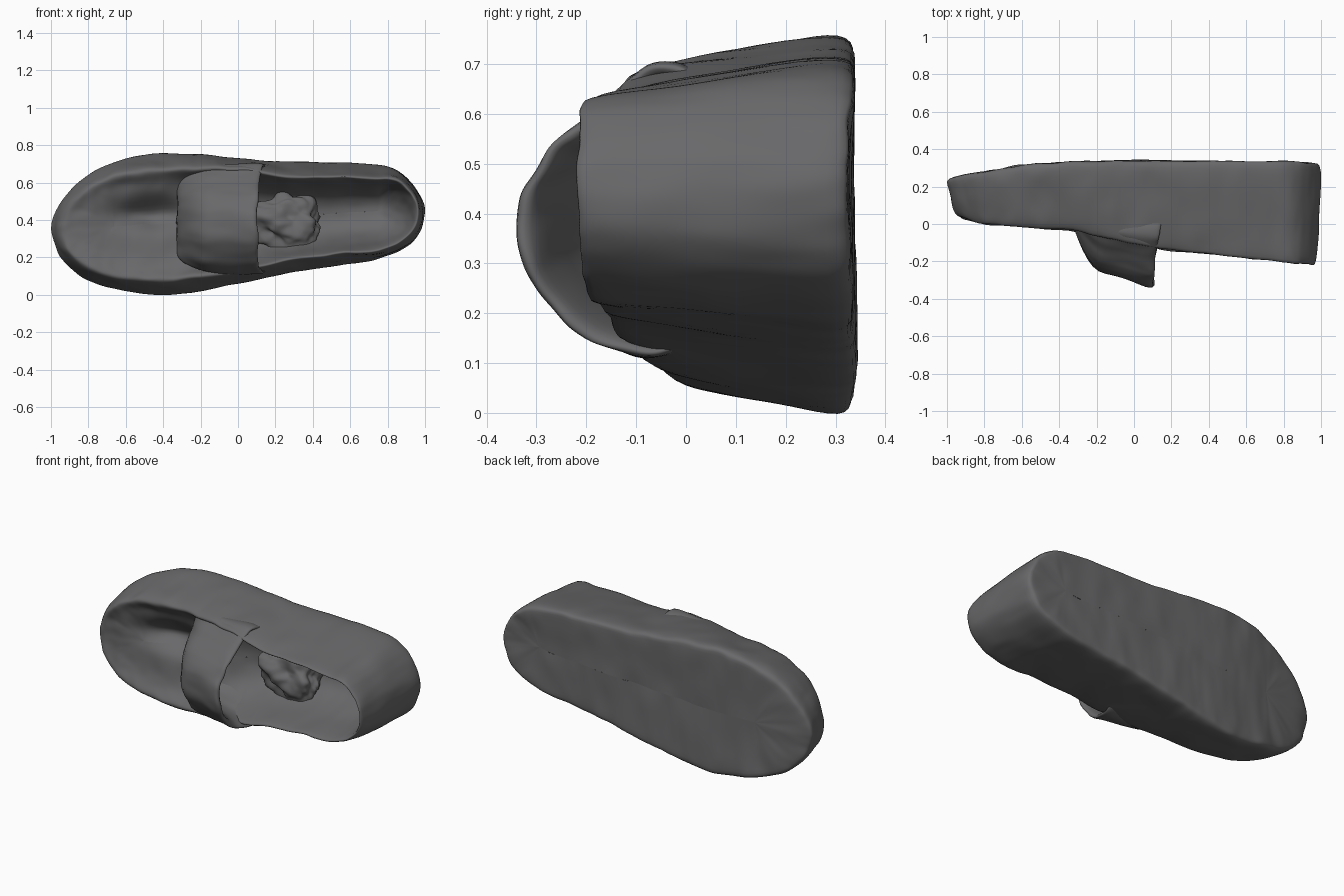
import bpy, math
from mathutils import Vector, noise

if "Cube" in bpy.data.objects:
    bpy.data.objects.remove(bpy.data.objects["Cube"])

# dark grey rubber
rubber = bpy.data.materials.new("dark_rubber")
rubber.diffuse_color = (.14, .14, .145, 1)
rubber.use_nodes = True
rubber.node_tree.nodes["Principled BSDF"].inputs["Base Color"].default_value = rubber.diffuse_color


def interp(table, x):
    """Linear interpolation in a short list of (x, value) pairs."""
    if x <= table[0][0]:
        return table[0][1]
    for (a, va), (b, vb) in zip(table, table[1:]):
        if x <= b:
            return va + (vb - va) * (x - a) / (b - a)
    return table[-1][1]


def spline(pts, steps, closed):
    """Catmull-Rom curve through 2D points."""
    n, out = len(pts), []
    get = (lambda i: Vector(pts[i % n])) if closed else (lambda i: Vector(pts[max(0, min(n - 1, i))]))
    for i in range(n if closed else n - 1):
        p0, p1, p2, p3 = (get(i + k) for k in (-1, 0, 1, 2))
        for j in range(steps):
            t = j / steps
            out.append(0.5 * (2 * p1 + (p2 - p0) * t + (2 * p0 - 5 * p1 + 4 * p2 - p3) * t * t
                              + (3 * p1 - p0 - 3 * p2 + p3) * t ** 3))
    if not closed:
        out.append(Vector(pts[-1]))
    return out


def loft(name, rings, closed, rough):
    """Skin a list of equal-length rings, roughen slightly and smooth."""
    n = len(rings[0])
    verts = []
    for ring in rings:
        for p in ring:
            p = Vector(p)
            verts.append(p + rough * noise.noise_vector(p * 8) + rough * .4 * noise.noise_vector(p * 22))
    faces = [(r * n + i, r * n + (i + 1) % n, (r + 1) * n + (i + 1) % n, (r + 1) * n + i)
             for r in range(len(rings) - 1) for i in range(n if closed else n - 1)]
    mesh = bpy.data.meshes.new(name)
    mesh.from_pydata(verts, [], faces)
    mesh.shade_smooth()
    mesh.materials.append(rubber)
    ob = bpy.data.objects.new(name, mesh)
    bpy.context.collection.objects.link(ob)
    mod = ob.modifiers.new("smooth", "SUBSURF")
    mod.levels = mod.render_levels = 1
    return ob


# shoe outline seen from the front (x, z)
outline = spline([(-1, .33), (-.97, .46), (-.89, .57), (-.77, .66), (-.6, .73), (-.4, .757), (-.2, .755),
                  (0, .73), (.25, .715), (.5, .71), (.78, .69), (.9, .63), (.975, .53), (.997, .43),
                  (.97, .33), (.89, .25), (.75, .195), (.55, .16), (.35, .13), (.15, .09), (-.05, .05),
                  (-.2, .02), (-.4, 0), (-.6, .02), (-.8, .075), (-.94, .19)], 7, True)

# depth profiles along the length: sole, rim and inner floor
sole_y = [(-1, .24), (-.9, .265), (-.6, .315), (-.35, .335), (0, .342), (.4, .34), (1, .328)]
rim_y = [(-1, .08), (-.92, .03), (-.8, -.005), (-.35, -.035), (.16, -.145), (1, -.228)]
floor_y = [(-1, .08), (-.8, .03), (-.4, .05), (-.15, .12), (.1, .19), (.6, .2), (1, .12)]
# extra lean of the side walls towards the rim
lean_up = [(-1, .03), (-.8, .08), (-.4, .13), (-.1, .06), (.05, .05), (.25, .18), (.75, .2), (.9, .03), (1, 0)]
lean_low = [(-1, .03), (-.8, .08), (-.4, .09), (-.1, .08), (.05, .08), (.25, .12), (.6, .09), (.9, .02), (1, 0)]


def inset(p, s):
    """Move an outline point towards the centre line of the shoe."""
    mx = max(-.66, min(.74, p.x))
    return p.lerp(Vector((mx, .405 + .06 * mx)), s)


rings = []
# sole underside
for s, lift in [(1, .006), (.75, .005), (.5, .003), (.25, 0), (.09, 0), (.03, .004)]:
    rings.append([(q.x, interp(sole_y, q.x) - lift, q.y) for q in (inset(p, s) for p in outline)])
# outer wall, rounded rim, sloping inner wall and floor with the toe dent
wall = [(0, .07), (0, .2), (.01, .35), (.02, .5), (.035, .65), (.055, .8), (.08, .92), (.12, 1)]
inner = [(.17, .02), (.21, .14), (.26, .33), (.32, .52), (.4, .68), (.5, .82), (.62, .92), (.76, .97), (.88, 1), (1, 1)]
for group in (wall, inner):
    for s, k in group:
        ring = []
        for p in outline:
            t = max(0, min(1, (p.y - .32) / .2))
            lean = interp(lean_low, p.x) * (1 - t) + interp(lean_up, p.x) * t
            amount = lean * (max(0, k - .15) / .85 if group is wall else 1)
            q = inset(p, s + amount * (1 - s))
            b = interp(rim_y, q.x)
            if group is wall:
                a = interp(sole_y, q.x)
                y = a + (b - a) * k
            else:
                y = b + (interp(floor_y, q.x) - b) * k
                y += .12 * math.exp(-((q.x + .47) / .18) ** 2 - ((q.y - .43) / .065) ** 2)
            ring.append((q.x, y, q.y))
        rings.append(ring)
loft("shoe_body", rings, True, .009)

# arched instep band: cross-section (z, y), lofted along x, folded inward at the open end
arch = spline([(.19, .1), (.13, -.02), (.115, -.12), (.17, -.24), (.28, -.33), (.38, -.342), (.46, -.33),
               (.54, -.28), (.6, -.2), (.66, -.13), (.705, -.06), (.68, .02), (.62, .1)], 5, False)
stations = [(-.33, .05, .64), (-.325, .28, .7), (-.3, .43, .78), (-.25, .66, .87), (-.19, .82, .95),
            (-.12, .84, .99), (-.04, .89, 1), (.04, .96, 1), (.085, 1, 1), (.105, .98, .98),
            (.1, .93, .92), (.06, .88, .86), (-.03, .8, .8), (-.14, .7, .74), (-.22, .45, .66), (-.25, .1, .6)]
rings = []
for x, f, w in stations:
    ring = []
    for p in arch:
        h = max(0, (.12 - p.y) / .46)
        flare = .06 * (1 - h) if x > 0 else 0
        ring.append((x + flare, .12 + (p.y - .12) * f, .4 + (p.x - .4) * w))
    rings.append(ring)
loft("instep_band", rings, False, .014)

# crumpled lining inside the opening
bpy.ops.mesh.primitive_ico_sphere_add(subdivisions=5, radius=1)
lining = bpy.context.object
lining.name = "crumpled_lining"
for v in lining.data.vertices:
    c = v.co * (1 + .4 * noise.noise(v.co * 1.6) + .1 * noise.noise(v.co * 4))
    v.co = Vector((.27 + .2 * c.x, .15 + .1 * c.y, .38 + .15 * c.z))
lining.data.shade_smooth()
lining.data.materials.append(rubber)
